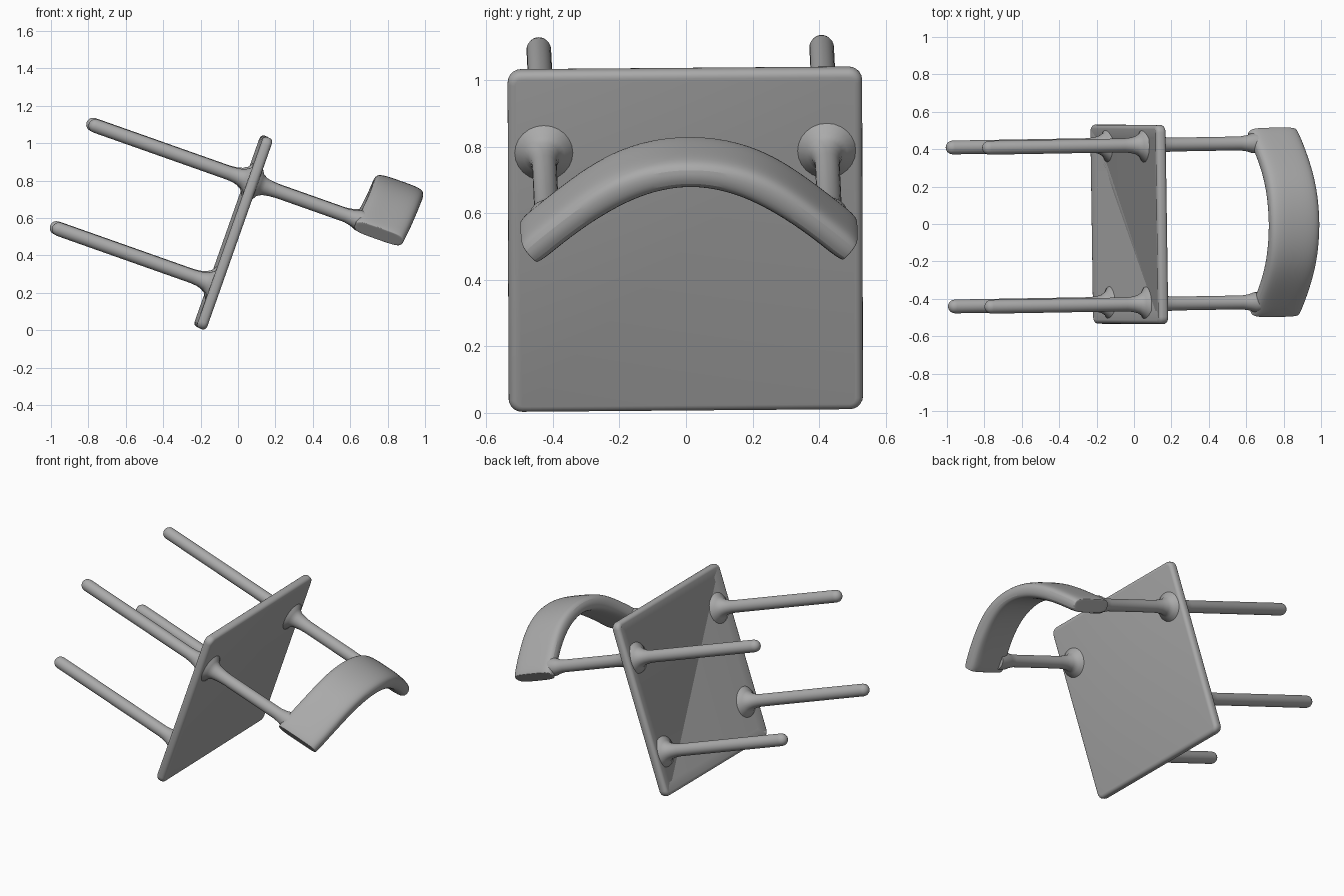
import bpy, bmesh, math
from mathutils import Matrix, Vector

if "Cube" in bpy.data.objects:
    bpy.data.objects.remove(bpy.data.objects["Cube"])

# Parts are made upright (z up, back of chair at -x), then tipped over
TILT = math.radians(19.45)
c, s = math.cos(TILT), math.sin(TILT)
TIP = Matrix(((-s, 0, c, 0), (0, 1, 0, 0), (-c, 0, -s, 0), (0, 0, 0, 1)))
PLACE = (Matrix.Translation((-0.025, -0.002, 0.522)) @ Matrix.Rotation(0.0145, 4, 'Z')
         @ Matrix.Rotation(0.008, 4, 'X') @ TIP)

grey = bpy.data.materials.new("plain grey")
grey.diffuse_color = (0.4, 0.4, 0.4, 1)
grey.use_nodes = True
grey.node_tree.nodes["Principled BSDF"].inputs["Base Color"].default_value = grey.diffuse_color


def finish(bm, name, angle=40, subdiv=0):
    bmesh.ops.recalc_face_normals(bm, faces=bm.faces)
    bm.transform(PLACE)
    me = bpy.data.meshes.new(name)
    bm.to_mesh(me)
    bm.free()
    me.materials.append(grey)
    ob = bpy.data.objects.new(name, me)
    bpy.context.collection.objects.link(ob)
    if subdiv:
        mod = ob.modifiers.new("smooth", 'SUBSURF')
        mod.levels = mod.render_levels = subdiv
    bpy.ops.object.select_all(action='DESELECT')
    ob.select_set(True)
    bpy.context.view_layer.objects.active = ob
    bpy.ops.object.shade_smooth_by_angle(angle=math.radians(angle))
    return ob


def lathe(name, x, y, profile, sides=24):
    """Turned rod around a vertical axis from (radius, height) points."""
    bm = bmesh.new()
    rings = []
    for r, z in profile:
        rings.append([bm.verts.new((x + r * math.cos(a), y + r * math.sin(a), z))
                      for a in (math.tau * i / sides for i in range(sides))])
    for a, b in zip(rings, rings[1:]):
        for i in range(sides):
            j = (i + 1) % sides
            bm.faces.new((a[i], a[j], b[j], b[i]))
    bm.faces.new(rings[0])
    bm.faces.new(rings[-1])
    finish(bm, name, 60)


# Seat: rounded slab with a slightly hollowed underside
bm = bmesh.new()
bmesh.ops.create_cube(bm, size=1)
bmesh.ops.scale(bm, vec=(1.085, 1.065, 0.056), verts=bm.verts)
corners = [e for e in bm.edges if abs(e.verts[0].co.z - e.verts[1].co.z) > 0.01]
bmesh.ops.bevel(bm, geom=corners, offset=0.04, segments=5, profile=0.5, affect='EDGES')
rim = [e for e in bm.edges if abs(e.verts[0].co.z - e.verts[1].co.z) < 0.01]
bmesh.ops.bevel(bm, geom=rim, offset=0.022, segments=4, profile=0.5, affect='EDGES')
under = min(bm.faces, key=lambda f: f.calc_center_median().z)
bmesh.ops.inset_region(bm, faces=[under], thickness=0.05, depth=-0.012)
finish(bm, "seat")

# Legs and back posts, flared where they meet the seat and the back
R = 0.037
tip = [(R * math.sin(a), -0.892 - R * math.cos(a))
       for a in (math.radians(d) for d in (8, 25, 45, 65, 90))]
leg = tip + [(R, -0.13), (R + 0.004, -0.09), (R + 0.012, -0.06),
             (R + 0.027, -0.035), (R + 0.055, -0.017), (R + 0.06, 0)]
post = [(R + 0.06, 0.0), (R + 0.05, 0.029), (R + 0.024, 0.045), (R + 0.01, 0.07),
        (R + 0.003, 0.11), (R, 0.15), (R, 0.53), (R + 0.006, 0.57),
        (R + 0.016, 0.60), (R + 0.016, 0.66)]
for side, y in (("right", -0.425), ("left", 0.425)):
    lathe("front_leg_" + side, 0.293, y, leg)
    lathe("back_leg_" + side, -0.293, y, leg)
    lathe("back_post_" + side, -0.288, y, post)

# Backrest: curved band swept through (outer y, outer depth, inner y, inner depth, low, high)
half = [(0.0, 0.562, 0.0, 0.472, 0.612, 0.895),
        (0.12, 0.55, 0.11, 0.452, 0.612, 0.893),
        (0.23, 0.512, 0.20, 0.412, 0.612, 0.89),
        (0.33, 0.447, 0.29, 0.355, 0.608, 0.885),
        (0.43, 0.362, 0.37, 0.292, 0.598, 0.878),
        (0.495, 0.305, 0.43, 0.236, 0.59, 0.87),
        (0.507, 0.285, 0.455, 0.222, 0.59, 0.866)]
stations = [(-a, b, -d, e, lo, hi) for a, b, d, e, lo, hi in half[:0:-1]] + half
bm = bmesh.new()
rings = []
for yo, do, yi, di, lo, hi in stations:
    o, i = Vector((-do, yo, 0)), Vector((-di, yi, 0))
    ring = []
    # Extra loops beside each corner keep the edges tightly rounded
    for t, h in ((0, .12), (0, .5), (0, .88), (.2, 1), (.8, 1),
                 (1, .88), (1, .5), (1, .12), (.8, 0), (.2, 0)):
        p = o.lerp(i, t)
        p.z = lo + (hi - lo) * h
        ring.append(bm.verts.new(p))
    rings.append(ring)
n = len(rings[0])
for a, b in zip(rings, rings[1:]):
    for k in range(n):
        j = (k + 1) % n
        bm.faces.new((a[k], a[j], b[j], b[k]))
# Blunt rounded ends
for ring in (rings[0], rings[-1]):
    cap = bm.faces.new(ring)
    bmesh.ops.inset_region(bm, faces=[cap], thickness=0.012, depth=0)
finish(bm, "backrest", 60, 2)
